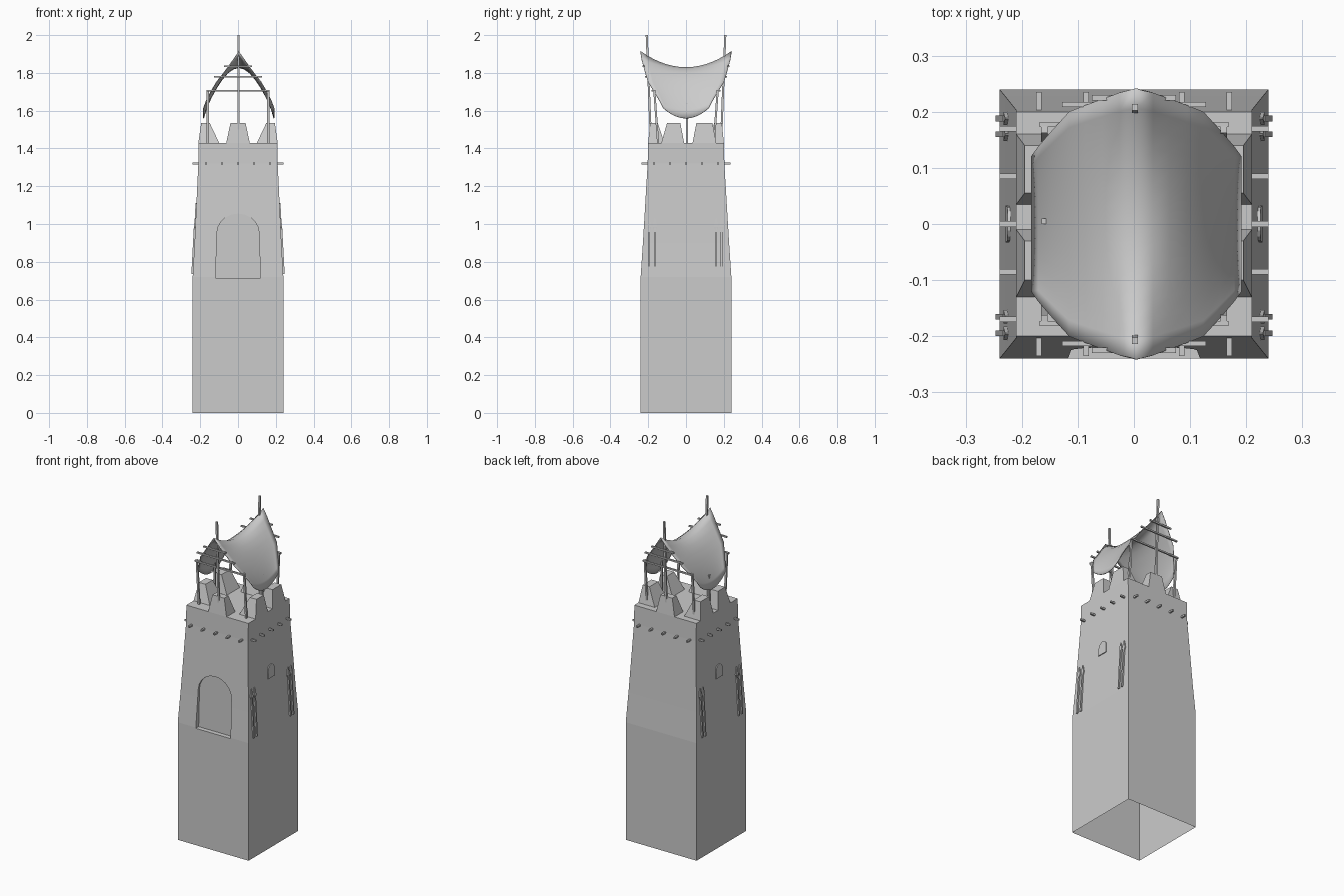
import bpy, bmesh, math
from mathutils import Vector

old = bpy.data.objects.get("Cube")
if old:
    bpy.data.objects.remove(old, do_unlink=True)

stone = bpy.data.materials.new("plain_grey")
stone.use_nodes = True
GREY = (0.6, 0.6, 0.6, 1)
stone.diffuse_color = GREY
stone.node_tree.nodes["Principled BSDF"].inputs["Base Color"].default_value = GREY


def finish(name, bm):
    bmesh.ops.recalc_face_normals(bm, faces=bm.faces)
    me = bpy.data.meshes.new(name)
    bm.to_mesh(me)
    bm.free()
    me.materials.append(stone)
    ob = bpy.data.objects.new(name, me)
    bpy.context.scene.collection.objects.link(ob)
    return ob


def loft(bm, rings):
    """Skin a stack of equally sized point rings and cap both ends."""
    rows = [[bm.verts.new(p) for p in ring] for ring in rings]
    n = len(rows[0])
    for a, b in zip(rows, rows[1:]):
        for i in range(n):
            j = (i + 1) % n
            bm.faces.new((a[i], a[j], b[j], b[i]))
    bm.faces.new(rows[0])
    bm.faces.new(rows[-1])


def rect(x0, x1, y0, y1, z):
    return [(x0, y0, z), (x1, y0, z), (x1, y1, z), (x0, y1, z)]


def bar(bm, a, b, w):
    """Square timber running from a to b."""
    a, b = Vector(a), Vector(b)
    d = (b - a).normalized()
    side = d.cross(Vector((0, 1, 0)) if abs(d.y) < 0.7 else Vector((1, 0, 0))).normalized() * w / 2
    up = d.cross(side)
    loft(bm, [[p + side + up, p - side + up, p - side - up, p + side - up] for p in (a, b)])


def arch(half, z0, spring, top, steps=10):
    """Outline of a round-headed opening as (across, z) pairs."""
    pts = [(-half, z0), (half, z0)]
    for i in range(steps + 1):
        t = math.pi * i / steps
        pts.append((half * 0.95 * math.cos(t), spring + (top - spring) * math.sin(t)))
    return pts


# Tower: tapered shaft with a blind arch cut into the front, open underneath
levels = [(0, .24, .24), (.72, .24, .24), (.9, .23, .228), (1.32, .21, .203), (1.43, .21, .2)]
bm = bmesh.new()
loft(bm, [rect(-x, x, -y, y, z) for z, x, y in levels])
tower = finish("tower", bm)

bm = bmesh.new()
door = arch(.118, .715, .95, 1.055)
loft(bm, [[(x, y, z) for x, z in door] for y in (-.3, -.212)])
cutter = finish("arch_cutter", bm)
cutter.hide_render = True
cut = tower.modifiers.new("arch", "BOOLEAN")
cut.operation, cut.solver, cut.object = "DIFFERENCE", "EXACT", cutter
dg = bpy.context.evaluated_depsgraph_get()
tower_mesh = bpy.data.meshes.new_from_object(tower.evaluated_get(dg))
tower.modifiers.clear()
bpy.data.objects.remove(cutter, do_unlink=True)
bm = bmesh.new()
bm.from_mesh(tower_mesh)
bmesh.ops.delete(bm, geom=[f for f in bm.faces if f.calc_center_median().z < .001], context="FACES")
bm.to_mesh(tower_mesh)
bm.free()
tower.data = tower_mesh

# Battlements: one block front and back, two on each side
bm = bmesh.new()
for s in (-1, 1):
    loft(bm, [rect(-.062, .062, s * .115, s * .2, 1.43), rect(-.04, .04, s * .15, s * .19, 1.535)])
    for b0, b1, t0, t1 in ((-.13, -.01, -.10, -.03), (.035, .16, .055, .14)):
        loft(bm, [rect(s * .10, s * .21, b0, b1, 1.43), rect(s * .15, s * .195, t0, t1, 1.535)])
finish("battlements", bm)

# Beam ends poking out below the parapet
bm = bmesh.new()
for s in (-1, 1):
    for k in range(-2, 3):
        p = k * .085
        bar(bm, (p, s * .19, 1.32), (p, s * .235, 1.32), .01)
        bar(bm, (s * .2, p, 1.32), (s * .24, p, 1.32), .01)
finish("beam_ends", bm)

# Small arched side windows lying on the sloping wall
bm = bmesh.new()
win = arch(.033, 1.03, 1.075, 1.11, 8)
for s in (-1, 1):
    wall = lambda z: .23 - (z - .9) * .0476
    loft(bm, [[(s * (wall(z) + d), y, z) for y, z in win] for d in (-.004, .005)])
finish("side_windows", bm)

# Spears resting against the side walls
bm = bmesh.new()
for s in (-1, 1):
    for y in (-.195, -.165, .16, .188):
        bar(bm, (s * .242, y, .735), (s * .229, y, .98), .01)
        loft(bm, [rect(s * (x - .004), s * (x + .004), y - w, y + w, z)
                  for x, w, z in ((.229, .004, .965), (.229, .012, .985), (.226, .001, 1.03))])
finish("spears", bm)

# Canopy frame: masts, posts and cross bars
bm = bmesh.new()
for s in (-1, 1):
    bar(bm, (.002, s * .185, 1.43), (.002, s * .208, 2.0), .011)
    for x in (-.16, .16):
        bar(bm, (x, s * .148, 1.43), (x, s * .168, 1.71), .011)
    bar(bm, (s * .16, .005, 1.43), (s * .16, .005, 1.64), .01)
    for half, y, z in ((.168, .177, 1.705), (.128, .213, 1.78), (.075, .225, 1.835)):
        bar(bm, (-half, s * y, z), (half, s * y, z), .009)
finish("canopy_frame", bm)

# Sagging cloth: columns of (x, half length, middle height, end height)
cols = [(0, .24, 1.83, 1.915), (.03, .234, 1.822, 1.872), (.06, .223, 1.80, 1.83),
        (.09, .212, 1.765, 1.79), (.12, .2, 1.72, 1.752), (.15, .167, 1.665, 1.70),
        (.175, .138, 1.605, 1.65), (.188, .12, 1.56, 1.615)]
cols = [(-x, *rest) for x, *rest in cols[:0:-1]] + cols
bm = bmesh.new()
N = 14
grid = []
for x, half, mid, end in cols:
    vs = [2 * j / N - 1 for j in range(N + 1)]
    grid.append([bm.verts.new((x + .004, v * half, mid + (end - mid) * v * v)) for v in vs])
for a, b in zip(grid, grid[1:]):
    for j in range(N):
        bm.faces.new((a[j], b[j], b[j + 1], a[j + 1]))
cloth = finish("cloth_canopy", bm)
for f in cloth.data.polygons:
    f.use_smooth = True
thick = cloth.modifiers.new("thickness", "SOLIDIFY")
thick.thickness = .004
